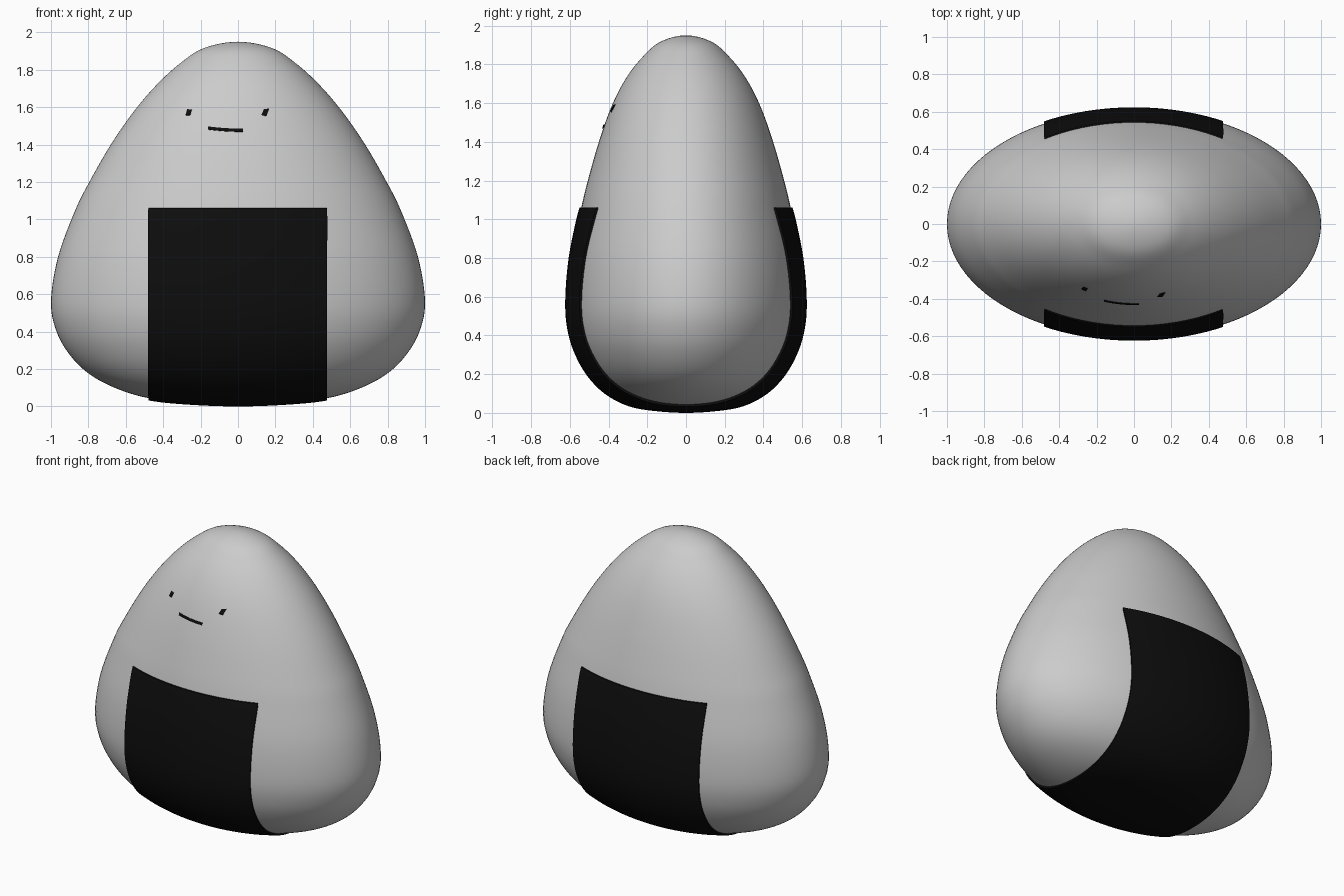
import bpy, bmesh, math

if "Cube" in bpy.data.objects:
    bpy.data.objects.remove(bpy.data.objects["Cube"])

# (height, half width, half depth) of the rice body
PROFILE = [(.012, 0, 0), (.022, .27, .165), (.045, .48, .29), (.096, .65, .395),
           (.17, .79, .478), (.27, .895, .545), (.4, .97, .594), (.56, 1.0, .612),
           (.8, .962, .594), (1.05, .87, .543), (1.2, .795, .507), (1.4, .68, .45),
           (1.58, .555, .386), (1.72, .435, .315), (1.83, .315, .232),
           (1.915, .185, .135), (1.95, 0, 0)]
SEGMENTS, STEPS = 96, 6


def smooth_profile(pts):
    # Catmull-Rom through the points, mirrored at both poles
    def mirror(p):
        return (p[0], -p[1], -p[2])
    p = [mirror(pts[1])] + pts + [mirror(pts[-2])]
    out = []
    for i in range(1, len(p) - 2):
        for s in range(STEPS):
            t = s / STEPS
            out.append(tuple(.5 * (2*b + (c - a)*t + (2*a - 5*b + 4*c - d)*t*t
                                   + (3*b - a - 3*c + d)*t**3)
                             for a, b, c, d in zip(*p[i-1:i+3])))
    return out + [pts[-1]]


RINGS = smooth_profile(PROFILE)


def front_y(x, z):
    # front surface of the rice at x, z
    for a, b in zip(RINGS, RINGS[1:]):
        if a[0] <= z <= b[0]:
            t = (z - a[0]) / (b[0] - a[0])
            w, d = (a[i] + (b[i] - a[i]) * t for i in (1, 2))
            return -d * math.sqrt(max(0, 1 - (x / w) ** 2))
    return 0


def rice_bmesh():
    bm = bmesh.new()
    bottom = bm.verts.new((0, 0, RINGS[0][0]))
    top = bm.verts.new((0, 0, RINGS[-1][0]))
    loops = [[bm.verts.new((w * math.cos(a), d * math.sin(a), z))
              for a in (2 * math.pi * k / SEGMENTS for k in range(SEGMENTS))]
             for z, w, d in RINGS[1:-1]]
    for k in range(SEGMENTS):
        n = (k + 1) % SEGMENTS
        bm.faces.new((bottom, loops[0][n], loops[0][k]))
        bm.faces.new((top, loops[-1][k], loops[-1][n]))
        for lo, hi in zip(loops, loops[1:]):
            bm.faces.new((lo[k], lo[n], hi[n], hi[k]))
    bm.normal_update()
    return bm


def finish(name, bm, mat=None, thickness=0):
    mesh = bpy.data.meshes.new(name)
    bm.to_mesh(mesh)
    bm.free()
    ob = bpy.data.objects.new(name, mesh)
    bpy.context.collection.objects.link(ob)
    if mat:
        mesh.materials.append(mat)
    for f in mesh.polygons:
        f.use_smooth = True
    if thickness:
        mod = ob.modifiers.new("thickness", 'SOLIDIFY')
        mod.thickness = thickness
        mod.offset = 1
    bpy.ops.object.select_all(action='DESELECT')
    ob.select_set(True)
    bpy.context.view_layer.objects.active = ob
    if thickness:
        bpy.ops.object.modifier_apply(modifier="thickness")
    bpy.ops.object.shade_smooth_by_angle(angle=math.radians(40))
    return ob


black = bpy.data.materials.new("black")
black.diffuse_color = (.004, .004, .004, 1)
black.use_nodes = True
black.node_tree.nodes["Principled BSDF"].inputs["Base Color"].default_value = black.diffuse_color

# rice body
finish("rice_body", rice_bmesh())

# seaweed wrap: band of the rice surface, thickened outwards
bm = rice_bmesh()
for co, no in (((.473, 0, 0), (1, 0, 0)), ((-.477, 0, 0), (-1, 0, 0)),
               ((0, 0, 1.05), (0, 0, 1))):
    bmesh.ops.bisect_plane(bm, geom=bm.verts[:] + bm.edges[:] + bm.faces[:],
                           plane_co=co, plane_no=no, clear_outer=True)
finish("seaweed_wrap", bm, black, .012)


# face marks: thin patches laid on the front surface
def face_mark(name, upper, lower):
    bm = bmesh.new()
    rows = [[bm.verts.new((x, front_y(x, z) - .002, z)) for x, z in row]
            for row in (upper, lower)]
    for i in range(len(upper) - 1):
        bm.faces.new((rows[1][i], rows[1][i+1], rows[0][i+1], rows[0][i]))
    bm.normal_update()
    finish(name, bm, black, .004)


face_mark("left_eye", [(-.27, 1.588), (-.247, 1.586)], [(-.28, 1.557), (-.256, 1.555)])
face_mark("right_eye", [(.138, 1.588), (.167, 1.592)], [(.125, 1.558), (.152, 1.552)])
mouth = [(-.16 + .187 * i / 8, 1.484 + .012 * (1 - i / 8) ** 2) for i in range(9)]
face_mark("mouth", mouth, [(x, z - .016) for x, z in mouth])
